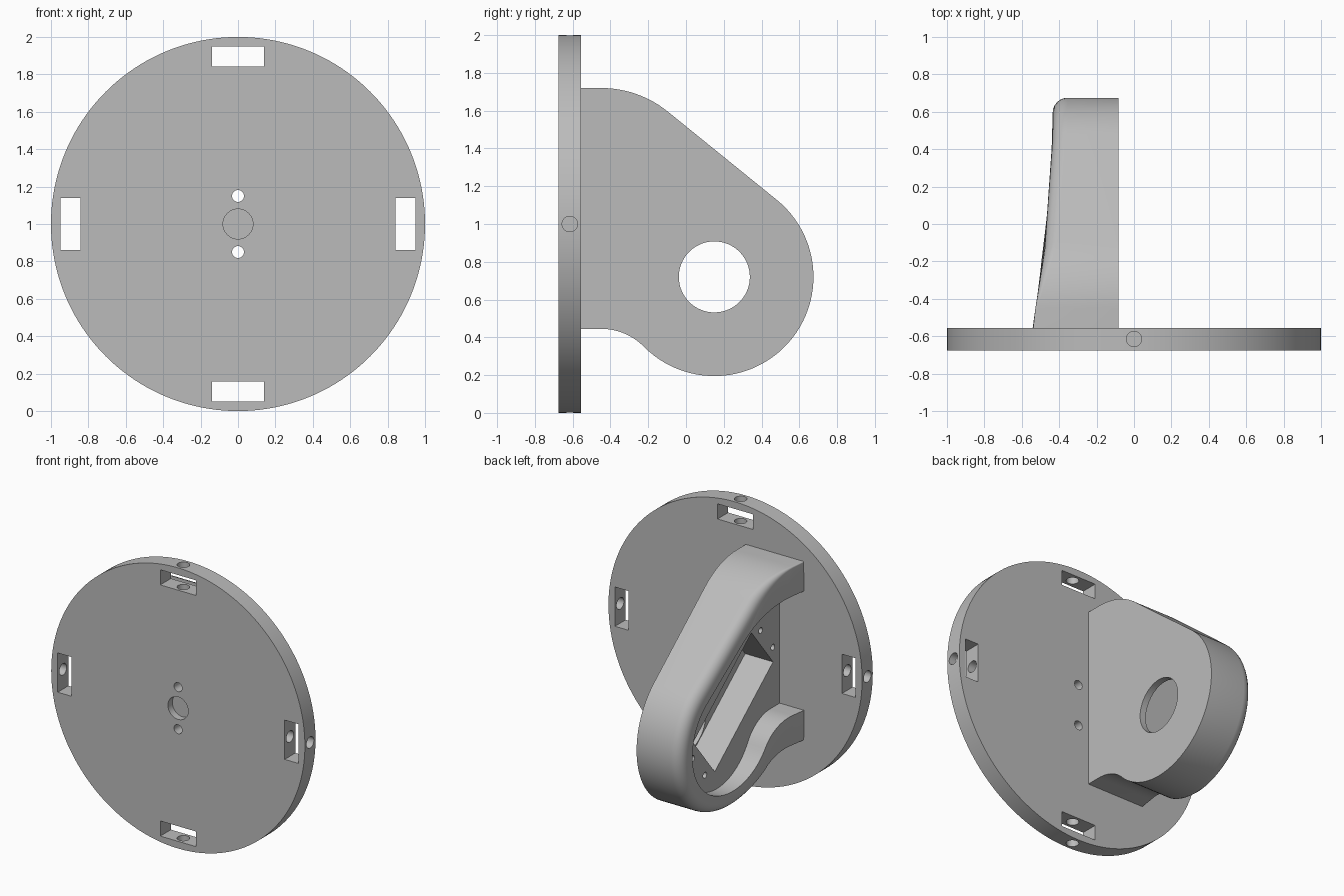
import bpy, bmesh
from math import sin, cos, atan2, pi, radians
from mathutils import Matrix, Vector

cube = bpy.data.objects.get("Cube")
if cube:
    bpy.data.objects.remove(cube, do_unlink=True)

grey = bpy.data.materials.new("plain grey")
grey.use_nodes = True
grey.diffuse_color = (0.5, 0.5, 0.5, 1)
grey.node_tree.nodes["Principled BSDF"].inputs["Base Color"].default_value = (0.5, 0.5, 0.5, 1)


def make_object(name, bm):
    bmesh.ops.recalc_face_normals(bm, faces=bm.faces)
    mesh = bpy.data.meshes.new(name)
    bm.to_mesh(mesh)
    bm.free()
    mesh.materials.append(grey)
    obj = bpy.data.objects.new(name, mesh)
    bpy.context.collection.objects.link(obj)
    return obj


def cylinder(name, radius, depth, matrix, sides=32):
    bm = bmesh.new()
    bmesh.ops.create_cone(bm, cap_ends=True, segments=sides, radius1=radius,
                          radius2=radius, depth=depth, matrix=matrix)
    return make_object(name, bm)


def box(name, size, matrix):
    bm = bmesh.new()
    bmesh.ops.create_cube(bm, size=1, matrix=matrix @ Matrix.Diagonal((*size, 1)))
    return make_object(name, bm)


def activate(obj):
    bpy.ops.object.select_all(action='DESELECT')
    obj.select_set(True)
    bpy.context.view_layer.objects.active = obj


def cut(obj, cutter):
    cutter.hide_render = True
    mod = obj.modifiers.new("cut", 'BOOLEAN')
    mod.operation = 'DIFFERENCE'
    mod.solver = 'EXACT'
    mod.object = cutter
    activate(obj)
    bpy.ops.object.modifier_apply(modifier=mod.name)
    bpy.data.objects.remove(cutter, do_unlink=True)


def smooth(obj):
    activate(obj)
    bpy.ops.object.shade_smooth_by_angle(angle=radians(30))


move = Matrix.Translation
along_y = Matrix.Rotation(pi / 2, 4, 'X')
along_x = Matrix.Rotation(pi / 2, 4, 'Y')

# Round mounting plate
MID, THICK = -0.615, 0.12
hub = move((0, MID, 1))
plate = cylinder("mounting_plate", 1, THICK, hub @ along_y, 160)

# Four rim slots, each crossed by a radial screw hole
for i in range(4):
    spin = hub @ Matrix.Rotation(i * pi / 2, 4, 'Y')
    cut(plate, box("slot_cutter", (0.28, 0.3, 0.108), spin @ move((0, 0, 0.895))))
    cut(plate, cylinder("rim_hole_cutter", 0.041, 0.4, spin @ move((0, 0, 0.95))))

# Blind centre recess and two through holes
cut(plate, cylinder("recess_cutter", 0.08, 0.1, move((0, -0.675, 1)) @ along_y, 48))
for dz in (-0.15, 0.15):
    cut(plate, cylinder("pin_cutter", 0.032, 0.4, move((0, MID, 1 + dz)) @ along_y))
smooth(plate)

# Side profile of the bracket, as (y, z) points
SLANT = radians(51)
CY, CZ, FLAT = 0.15, 0.72, -0.45


def arc(cy, cz, r, a, b, steps):
    return [Vector((cy + r * cos(a + (b - a) * i / steps),
                    cz + r * sin(a + (b - a) * i / steps))) for i in range(steps + 1)]


def outline(start, top, bottom, r):
    """Flat, arc, slant, big round end, hollow arc, flat; all tangent."""
    d, h = CY - FLAT, CZ - bottom
    r_top = (r + d * cos(SLANT) - (top - CZ) * sin(SLANT)) / (1 - sin(SLANT))
    r_low = (d * d + h * h - r * r) / (2 * (r - h))
    turn = atan2(h + r_low, d)
    return ([Vector((start, top))]
            + arc(FLAT, top - r_top, r_top, pi / 2, SLANT, 12)
            + arc(CY, CZ, r, SLANT, turn - pi, 48)
            + arc(FLAT, bottom - r_low, r_low, turn, pi / 2, 12)
            + [Vector((start, bottom))])


def lip_x(y):
    u = max(0, (y + 0.555) / 1.235)
    return -0.435 - 0.11 * (1 - u) ** 2


def fillet(y):
    u = min(1, max(0, (y + 0.555) / 0.6))
    return 0.004 + 0.076 * u * u * (3 - 2 * u)


BACK, FLOOR = -0.083, -0.35
outer = outline(-0.60, 1.72, 0.445, 0.525)
inner = outline(-0.58, 1.51, 0.66, 0.40)
inward = []
for i in range(len(outer)):
    t = (outer[min(i + 1, len(outer) - 1)] - outer[max(i - 1, 0)]).normalized()
    inward.append(Vector((t.y, -t.x)))

# Loft: flat side, outer wall, rounded lip, pocket wall, pocket floor
rings = [[(BACK, p.x, p.y) for p in outer]]
for step in range(7):
    a = step / 6 * pi / 2
    ring = []
    for p, n in zip(outer, inward):
        f = fillet(p.x)
        q = p + n * f * (1 - cos(a))
        ring.append((lip_x(p.x) + f * (1 - sin(a)), max(q.x, -0.60), q.y))
    rings.append(ring)
rings.append([(lip_x(p.x), p.x, p.y) for p in inner])
rings.append([(FLOOR, p.x, p.y) for p in inner])

bm = bmesh.new()
loops = [[bm.verts.new(co) for co in ring] for ring in rings]
count = len(outer)
for low, high in zip(loops, loops[1:]):
    for i in range(count):
        j = (i + 1) % count
        bm.faces.new((low[i], low[j], high[j], high[i]))
bm.faces.new(loops[0])
bm.faces.new(loops[-1])
bracket = make_object("motor_bracket", bm)

# Slanted motor bay, shaft opening and four blind screw holes
bay = move((0, CY, CZ)) @ Matrix.Rotation(SLANT - pi / 2, 4, 'X')
cut(bracket, box("bay_cutter", (0.25, 0.845, 0.386), bay @ move((-0.255, -0.2325, 0))))
cut(bracket, cylinder("shaft_cutter", 0.188, 0.3, bay @ move((-0.15, 0, 0)) @ along_x, 64))
for t in (-0.72, 0.265):
    for n in (-0.11, 0.11):
        cut(bracket, cylinder("screw_cutter", 0.021, 0.3,
                              bay @ move((FLOOR, t, n)) @ along_x, 20))
smooth(bracket)
